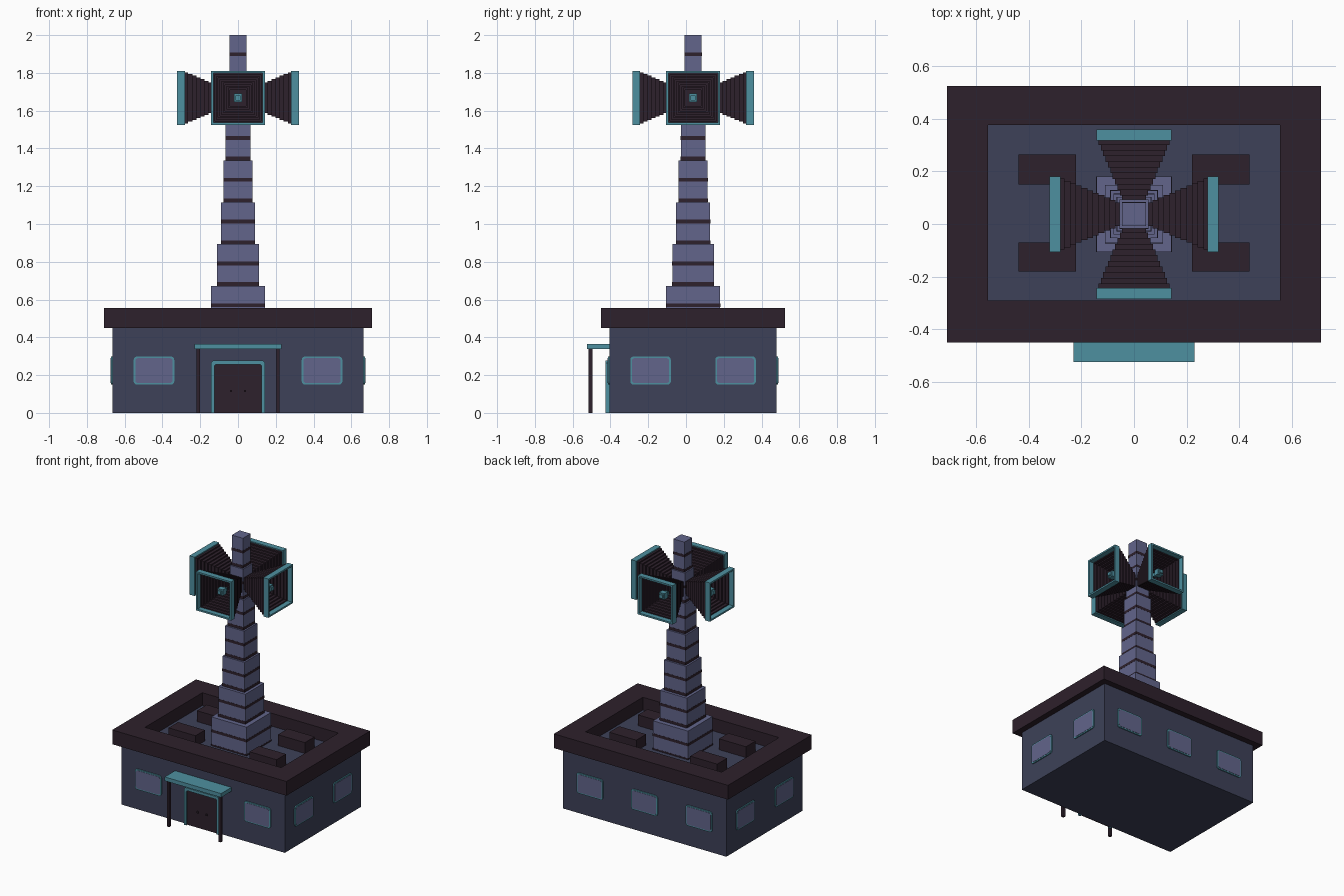
import bpy, bmesh, math
from mathutils import Matrix, Vector

if "Cube" in bpy.data.objects:
    bpy.data.objects.remove(bpy.data.objects["Cube"])

CY = 0.0375                      # centre of the building along y


def material(name, rgb):
    m = bpy.data.materials.new(name)
    m.diffuse_color = (*rgb, 1)
    m.use_nodes = True
    m.node_tree.nodes["Principled BSDF"].inputs["Base Color"].default_value = m.diffuse_color
    return m


WALL = material("slate blue", (0.047, 0.053, 0.098))
DARK = material("dark plum", (0.027, 0.015, 0.025))
TEAL = material("teal", (0.076, 0.279, 0.352))
LILAC = material("dusty lilac", (0.122, 0.130, 0.258))


def finish(name, bm, mat, matrix=Matrix()):
    bmesh.ops.recalc_face_normals(bm, faces=bm.faces)
    me = bpy.data.meshes.new(name)
    bm.to_mesh(me)
    bm.free()
    me.materials.append(mat)
    ob = bpy.data.objects.new(name, me)
    ob.matrix_world = matrix
    bpy.context.collection.objects.link(ob)
    return ob


def box(name, mat, x, y, z, matrix=Matrix()):
    """Box from (min, max) ranges."""
    bm = bmesh.new()
    bmesh.ops.create_cube(bm, size=1)
    for v in bm.verts:
        v.co = Vector([r[0] if c < 0 else r[1] for c, r in zip(v.co, (x, y, z))])
    return finish(name, bm, mat, matrix)


def square_turn(name, mat, profile, matrix, closed=False, cap=False):
    """Sweep a (half_width, distance) profile around the local x axis with four sides."""
    bm = bmesh.new()
    rings = [[bm.verts.new((d, sy * h, sz * h)) for sy, sz in ((-1, -1), (1, -1), (1, 1), (-1, 1))]
             for h, d in profile]
    pairs = list(zip(rings, rings[1:]))
    if closed:
        pairs.append((rings[-1], rings[0]))
    for a, b in pairs:
        for i in range(4):
            j = (i + 1) % 4
            bm.faces.new((a[i], a[j], b[j], b[i]))
    if cap:
        bm.faces.new(rings[0])
        bm.faces.new(rings[-1])
    return finish(name, bm, mat, matrix)


def rounded_plate(name, mat, w, h, depth, radius, matrix):
    """Plate in the local xz plane with rounded corners, its face towards -y."""
    bm = bmesh.new()
    bmesh.ops.create_cube(bm, size=1)
    bmesh.ops.scale(bm, vec=(w, depth, h), verts=bm.verts)
    bmesh.ops.translate(bm, vec=(0, -depth / 2, 0), verts=bm.verts)
    edges = [e for e in bm.edges if abs(e.verts[0].co.y - e.verts[1].co.y) > 1e-5]
    bmesh.ops.bevel(bm, geom=edges, offset=radius, segments=3, affect='EDGES', profile=0.5)
    return finish(name, bm, mat, matrix)


# Building body and roof parapet
box("building_body", WALL, (-0.665, 0.665), (-0.405, 0.48), (0, 0.46))
bm = bmesh.new()
loops = []
for x0, y0, y1, z in ((0.71, -0.45, 0.525, 0.45), (0.71, -0.45, 0.525, 0.555),
                      (0.555, -0.29, 0.377, 0.555), (0.555, -0.29, 0.377, 0.45)):
    loops.append([bm.verts.new(p) for p in ((-x0, y0, z), (x0, y0, z), (x0, y1, z), (-x0, y1, z))])
for k in range(4):
    a, b = loops[k], loops[(k + 1) % 4]
    for i in range(4):
        j = (i + 1) % 4
        bm.faces.new((a[i], a[j], b[j], b[i]))
finish("roof_parapet", bm, DARK)

# Roof units
for sx in (-1, 1):
    for y in ((-0.18, -0.07), (0.15, 0.265)):
        box("roof_unit", DARK, sorted((sx * 0.22, sx * 0.44)), y, (0.455, 0.54))


# Windows: three at the back, two on each other side
def window(x, y, angle):
    m = Matrix.Translation((x, y, 0.224)) @ Matrix.Rotation(angle, 4, 'Z')
    rounded_plate("window_frame", TEAL, 0.215, 0.15, 0.0075, 0.018, m)
    rounded_plate("window_pane", LILAC, 0.197, 0.132, 0.0095, 0.014, m)


for x in (-0.445, 0.445):
    window(x, -0.405, 0)
for x in (-0.445, 0, 0.445):
    window(x, 0.48, math.pi)
for s in (-1, 1):
    for dy in (-0.225, 0.225):
        window(s * 0.665, CY + dy, s * math.pi / 2)

# Entrance: frame, double door, handles
bm = bmesh.new()
outer = [(-0.143, 0), (-0.143, 0.265), (-0.131, 0.277), (0.131, 0.277), (0.143, 0.265), (0.143, 0)]
inner = [(-0.124, 0), (-0.124, 0.25), (-0.118, 0.257), (0.118, 0.257), (0.124, 0.25), (0.124, 0)]
fo, fi, bo, bi = [[bm.verts.new((x, y, z)) for x, z in pts]
                  for pts, y in ((outer, -0.427), (inner, -0.427), (outer, -0.405), (inner, -0.405))]
for i in range(5):
    for a, b in ((fo, fi), (fi, bi), (bi, bo), (bo, fo)):
        bm.faces.new((a[i], a[i + 1], b[i + 1], b[i]))
for i in (0, 5):
    bm.faces.new((fo[i], fi[i], bi[i], bo[i]))
finish("door_frame", bm, TEAL)
box("door", DARK, (-0.125, 0.125), (-0.414, -0.404), (0, 0.257))
for s in (-1, 1):
    box("door_handle", DARK, (s * 0.037 - 0.006, s * 0.037 + 0.006), (-0.422, -0.414), (0.11, 0.122))

# Porch canopy and posts
box("porch_canopy", TEAL, (-0.23, 0.23), (-0.525, -0.404), (0.337, 0.366))
for s in (-1, 1):
    box("porch_post", DARK, (s * 0.21 - 0.01, s * 0.21 + 0.01), (-0.515, -0.495), (0, 0.338))

# Stepped tower with dark bands
HALF = (0.143, 0.11, 0.09, 0.077, 0.065, 0.055, 0.045)
STEP = 1.55 / 7
for i, h in enumerate(HALF):
    z0 = 0.45 + i * STEP
    box("tower_section", LILAC, (-h, h), (CY - h, CY + h), (z0, z0 + STEP))
    for c in (z0 + 0.011, z0 + STEP / 2 + 0.009):
        b = h + 0.001
        box("tower_band", DARK, (-b, b), (CY - b, CY + b), (c - 0.01, c + 0.01))

# Four stepped horns with square rims and feeds
N = 10
steps_out, steps_in = [], []
for i in range(N):
    h = 0.045 + 0.009 * (i + 1)
    d0, d1 = 0.07 + 0.0215 * i, 0.07 + 0.0215 * (i + 1)
    steps_out += [(h, d0), (h, d1)]
    steps_in += [(h - 0.012, max(d0, 0.076)), (h - 0.012, d1)]
horn_profile = [(0.045, 0.04), (0.045, 0.07)] + steps_out + steps_in[::-1]
rim_profile = [(0.143, 0.28), (0.143, 0.322), (0.131, 0.322), (0.131, 0.28)]
for k in range(4):
    m = Matrix.Translation((0, CY, 1.668)) @ Matrix.Rotation(k * math.pi / 2, 4, 'Z')
    square_turn("horn", DARK, horn_profile, m, cap=True)
    square_turn("horn_rim", TEAL, rim_profile, m, closed=True)
    square_turn("horn_feed", TEAL, [(0.013, 0.18), (0.013, 0.205), (0.022, 0.205),
                                    (0.022, 0.245), (0.013, 0.245), (0.013, 0.257)], m, cap=True)
    box("feed_stem", DARK, (0.07, 0.185), (-0.006, 0.006), (-0.006, 0.006), m)
